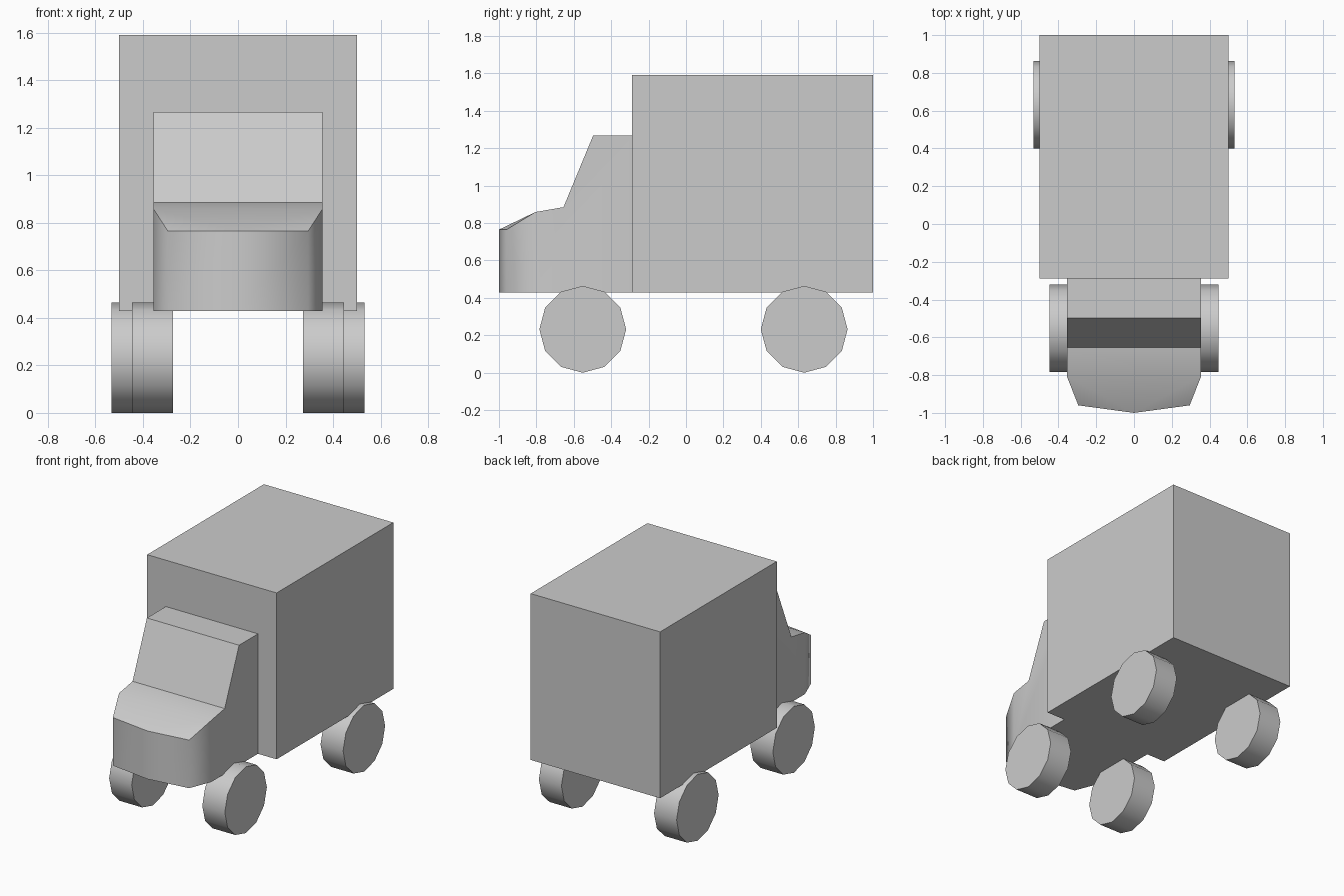
import bpy, bmesh
from math import pi
from mathutils import Matrix

if "Cube" in bpy.data.objects:
    bpy.data.objects.remove(bpy.data.objects["Cube"])


def finish(name, bm):
    bmesh.ops.recalc_face_normals(bm, faces=bm.faces[:])
    mesh = bpy.data.meshes.new(name)
    bm.to_mesh(mesh)
    bm.free()
    obj = bpy.data.objects.new(name, mesh)
    bpy.context.collection.objects.link(obj)
    return obj


# Cargo box
bm = bmesh.new()
bmesh.ops.create_cube(bm, size=1, matrix=Matrix.Translation((0, 0.356, 1.01))
                      @ Matrix.Diagonal((1.0, 1.288, 1.162, 1)))
finish("cargo_box", bm)

# Cab: side profile spanned across the width, closed by a faceted nose
bm = bmesh.new()
W, BOTTOM, LIP = 0.356, 0.429, 0.765
profile = [(-0.288, BOTTOM), (-0.288, 1.267), (-0.497, 1.267),
           (-0.655, 0.885), (-0.805, 0.859), (-0.805, BOTTOM)]
left, right = [[bm.verts.new((x, y, z)) for y, z in profile] for x in (-W, W)]
bm.faces.new(left)
bm.faces.new(right)
for i in range(4):
    bm.faces.new((left[i], left[i + 1], right[i + 1], right[i]))

# Nose wall, sloped bonnet front and floor
plan = [(-0.295, -0.96), (0, -1), (0.295, -0.96)]
low = [left[5]] + [bm.verts.new((x, y, BOTTOM)) for x, y in plan] + [right[5]]
top = [left[4]] + [bm.verts.new((x, y, LIP)) for x, y in plan] + [right[4]]
for i in range(4):
    bm.faces.new((low[i], low[i + 1], top[i + 1], top[i]))
for tri in ((0, 1, 2), (0, 2, 4), (2, 3, 4)):
    bm.faces.new([top[i] for i in tri])
bm.faces.new([left[0]] + low + [right[0]])

# Rounded shading on the nose and bonnet, crisp edges elsewhere
bm.normal_update()
for f in bm.faces:
    f.smooth = True
for e in bm.edges:
    a, b = (v.co for v in e.verts)
    nose = max(a.y, b.y) < -0.8
    upright = (a.xy - b.xy).length < 1e-4
    bonnet = min(f.normal.z for f in e.link_faces) > 0.5 if e.is_manifold else False
    bonnet = bonnet or (nose and all(abs(f.normal.z) > 0.5 and f.calc_center_median().z > 0.7
                                     for f in e.link_faces))
    e.smooth = nose and (upright or bonnet)
finish("cab", bm)

# Wheels: twelve-sided discs with smooth treads
R, WIDTH = 0.232, 0.174
for axle, y, outer in (("front", -0.552, 0.447), ("rear", 0.632, 0.532)):
    for side, s in (("left", -1), ("right", 1)):
        bm = bmesh.new()
        bmesh.ops.create_cone(bm, cap_ends=True, segments=12, radius1=R, radius2=R, depth=WIDTH,
                              matrix=Matrix.Translation((s * (outer - WIDTH / 2), y, R))
                              @ Matrix.Rotation(pi / 2, 4, 'Y'))
        for f in bm.faces:
            f.smooth = len(f.verts) == 4
        for e in bm.edges:
            e.smooth = all(f.smooth for f in e.link_faces)
        finish(f"{axle}_{side}_wheel", bm)
